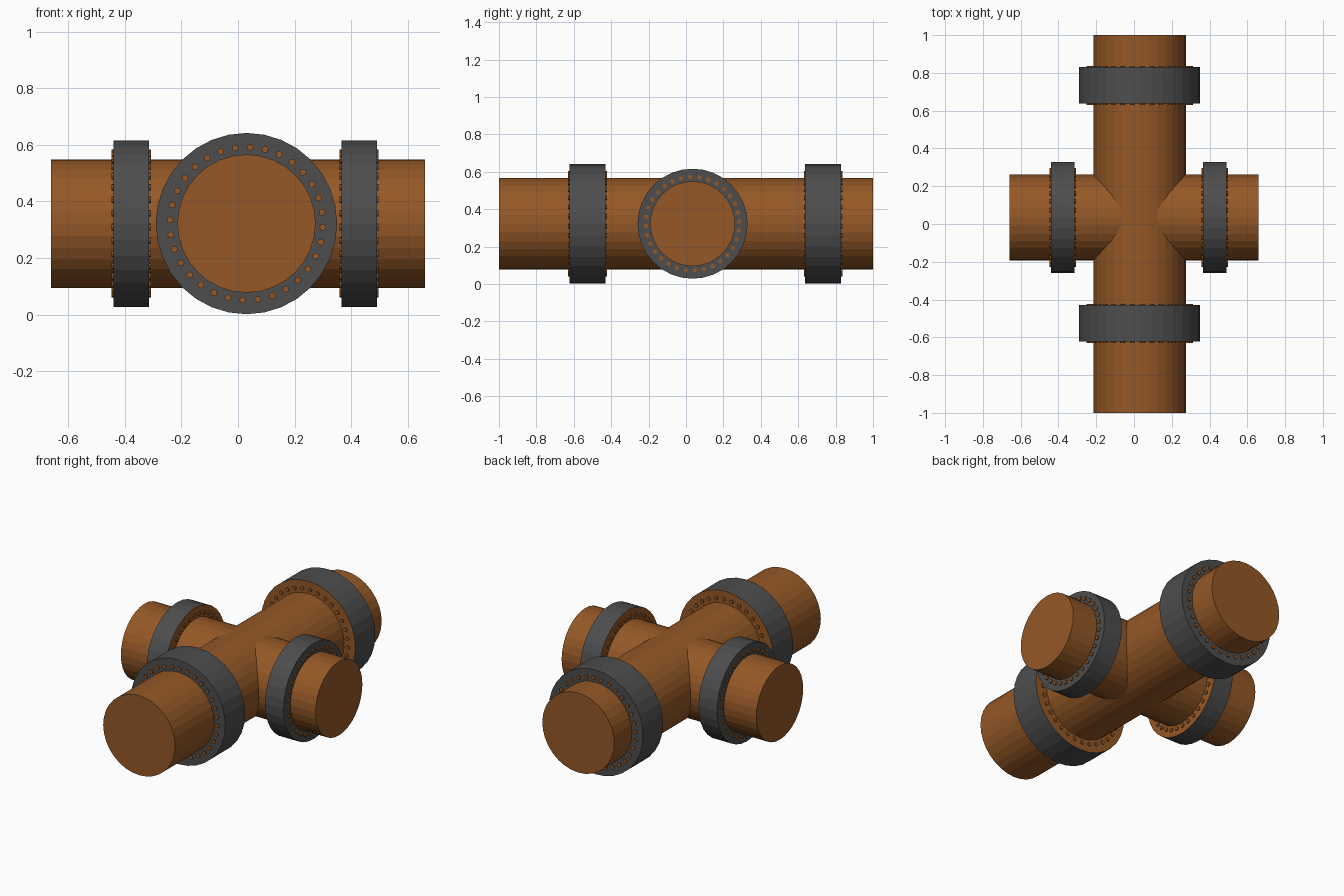
import bpy, bmesh, math
from mathutils import Matrix, Vector

if "Cube" in bpy.data.objects:
    bpy.data.objects.remove(bpy.data.objects["Cube"])

CX, CY, CZ = 0.03, 0.035, 0.322   # pipe axes cross here
SIDES = 32


def material(name, rgb):
    m = bpy.data.materials.new(name)
    m.diffuse_color = (*rgb, 1)
    m.use_nodes = True
    m.node_tree.nodes["Principled BSDF"].inputs["Base Color"].default_value = m.diffuse_color
    return m


brown = material("rust_brown", (0.30, 0.098, 0.02))
grey = material("dark_grey", (0.075, 0.075, 0.075))


def along(axis, t):
    """Transform that stands a z-aligned cylinder on the given pipe axis at position t."""
    if axis == 'X':
        return Matrix.Translation((t, CY, CZ)) @ Matrix.Rotation(math.pi / 2, 4, 'Y')
    return Matrix.Translation((CX, t, CZ)) @ Matrix.Rotation(-math.pi / 2, 4, 'X')


def add_cylinder(bm, mat, r, length, sides=SIDES):
    return bmesh.ops.create_cone(bm, cap_ends=True, segments=sides, radius1=r,
                                 radius2=r, depth=length, matrix=mat)


def finish(bm, name, mats):
    me = bpy.data.meshes.new(name)
    bm.to_mesh(me)
    bm.free()
    for m in mats:
        me.materials.append(m)
    ob = bpy.data.objects.new(name, me)
    bpy.context.collection.objects.link(ob)
    return ob


def pipe(name, axis, r, half):
    bm = bmesh.new()
    add_cylinder(bm, along(axis, 0), r, 2 * half)
    return finish(bm, name, [brown])


def flange(name, axis, a, b, r, bolt_ring):
    mid = (a + b) / 2
    # collar: the face turned to the joint is brown, the rest grey
    bm = bmesh.new()
    add_cylinder(bm, along(axis, mid), r, b - a)
    inward = Vector((1, 0, 0) if axis == 'X' else (0, 1, 0)) * (-1 if mid > 0 else 1)
    bm.normal_update()
    for f in bm.faces:
        f.material_index = 1 if f.normal.dot(inward) > 0.9 else 0
    finish(bm, name, [grey, brown])
    # ring of through bolts showing on both faces
    bm = bmesh.new()
    for i in range(SIDES):
        ang = 2 * math.pi * (i + 0.25) / SIDES
        off = Matrix.Translation((bolt_ring * math.cos(ang), bolt_ring * math.sin(ang), 0))
        add_cylinder(bm, along(axis, mid) @ off, 0.012, b - a + 0.014, 8)
    finish(bm, name + "_bolts", [brown])


# crossing pipes
pipe("main_pipe", 'Y', 0.244, 1.0)
pipe("cross_pipe", 'X', 0.227, 0.66)

# flanges
flange("front_flange", 'Y', -0.623, -0.43, 0.32, 0.27)
flange("back_flange", 'Y', 0.637, 0.83, 0.32, 0.27)
flange("left_flange", 'X', -0.44, -0.315, 0.294, 0.25)
flange("right_flange", 'X', 0.365, 0.49, 0.294, 0.25)
